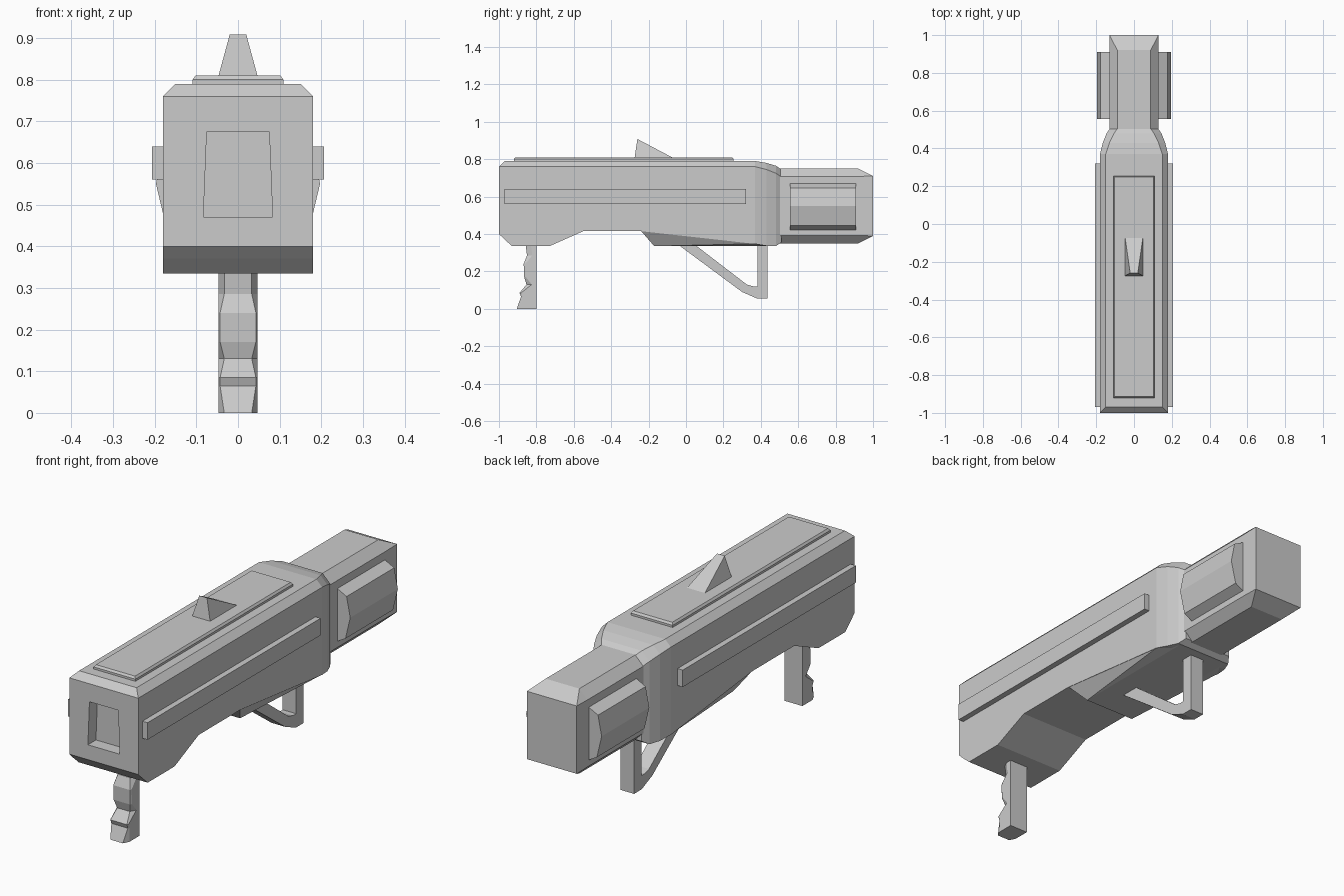
import bpy, bmesh, math
from mathutils import Vector

if "Cube" in bpy.data.objects:
    bpy.data.objects.remove(bpy.data.objects["Cube"])


def finish(bm, name):
    bmesh.ops.remove_doubles(bm, verts=bm.verts, dist=0.0005)
    bmesh.ops.recalc_face_normals(bm, faces=bm.faces)
    me = bpy.data.meshes.new(name)
    bm.to_mesh(me)
    bm.free()
    ob = bpy.data.objects.new(name, me)
    bpy.context.collection.objects.link(ob)
    return ob


def loft(name, rings):
    bm = bmesh.new()
    rows = [[bm.verts.new(p) for p in r] for r in rings]
    n = len(rows[0])
    for a, b in zip(rows, rows[1:]):
        for i in range(n):
            j = (i + 1) % n
            bm.faces.new((a[i], a[j], b[j], b[i]))
    bm.faces.new(rows[0])
    bm.faces.new(rows[-1])
    return finish(bm, name)


def hull(name, pts):
    bm = bmesh.new()
    for p in pts:
        bm.verts.new(p)
    bmesh.ops.convex_hull(bm, input=bm.verts)
    bmesh.ops.dissolve_limit(bm, angle_limit=0.01, verts=bm.verts, edges=bm.edges)
    return finish(bm, name)


def box(name, x0, x1, y0, y1, z0, z1):
    return hull(name, [(x, y, z) for x in (x0, x1) for y in (y0, y1) for z in (z0, z1)])


def section(y, w, zb, zt, ct, cb=0):
    """Cross-section in xz with chamfered top and bottom corners."""
    half = [(w - cb, zb), (w, zb + cb), (w, zt - ct), (w - ct, zt)]
    return [(x, y, z) for x, z in half] + [(-x, y, z) for x, z in reversed(half)]


# main body, lofted front to back
body = loft("main_body", [section(*s) for s in (
    (-1.0, .18, .40, .76, 0),
    (-.97, .18, .371, .79, .03),
    (-.93, .18, .335, .79, .03),
    (-.73, .18, .335, .79, .03),
    (-.55, .18, .415, .79, .03),
    (-.24, .18, .415, .79, .03),
    (.37, .18, .347, .79, .03),
    (.43, .165, .337, .78, .035),
    (.48, .145, .335, .765, .04),
    (.51, .125, .355, .745, .04))])

# recess in the front face
cutter = hull("front_recess_cutter", [(s * w, y, z) for s in (-1, 1)
              for w, z in ((.083, .47), (.075, .675)) for y in (-1.1, -.94)])
cutter.hide_render = True
cutter.hide_viewport = False
cutter.display_type = 'WIRE'
mod = body.modifiers.new("recess", 'BOOLEAN')
mod.operation = 'DIFFERENCE'
mod.solver = 'EXACT'
mod.object = cutter

# stepped underside below the body
hull("underside_block", [(s * x, y, z) for s in (-1, 1) for x, y, z in (
    (.179, -.24, .416), (.179, .37, .348), (.13, -.17, .335), (.13, .47, .335))])

# rear block with chamfered long edges and sloped end
loft("rear_block", [section(*s) for s in (
    (.47, .13, .35, .75, .042, .042),
    (.92, .13, .35, .75, .042, .042),
    (1.0, .13, .39, .71, 0, 0))])

# side rails and faceted side pads
pad = [(.11, .68), (.178, .645), (.197, .55), (.172, .445), (.11, .41)]
for s, side in ((1, "right"), (-1, "left")):
    box(f"{side}_rail", s * .17, s * .207, -.97, .32, .56, .64)
    loft(f"{side}_pad", [[(s * x, y, z) for x, z in pad] for y in (.555, .91)])

# top plate with a small stepped edge
hull("top_plate", [(sx * w, y, z) for sx in (-1, 1) for w, e, z in (
    (.109, 0, .78), (.109, 0, .80), (.102, .007, .81)) for y in (-.92 + e, .255 - e)])

# sight fin
hull("sight", [(s * x, y, z) for s in (-1, 1) for x, y, z in (
    (.048, -.275, .805), (.048, -.065, .805), (.02, -.26, .908))])

# grip with finger grooves, lofted upwards: z, front y, corner chamfer
rings = []
for z, yf, c in ((0, -.905, .014), (.065, -.882, .004), (.085, -.89, .004),
                 (.13, -.853, .014), (.17, -.865, .004), (.24, -.868, .004),
                 (.285, -.85, .014), (.35, -.858, .014)):
    w = .047
    rings.append([(w, -.80, z), (w, yf + 2 * c, z), (w - c, yf, z),
                  (-w + c, yf, z), (-w, yf + 2 * c, z), (-w, -.80, z)])
loft("grip", rings)

# trigger guard: paired outer and inner points of a bent bar
outer = [(-.065, .36), (.30, .09), (.38, .055), (.437, .055), (.437, .36)]
inner = [(.025, .36), (.325, .13), (.36, .12), (.383, .12), (.383, .36)]
loft("trigger_guard", [[(-.035, *o), (.035, *o), (.035, *i), (-.035, *i)]
                       for o, i in zip(outer, inner)])
